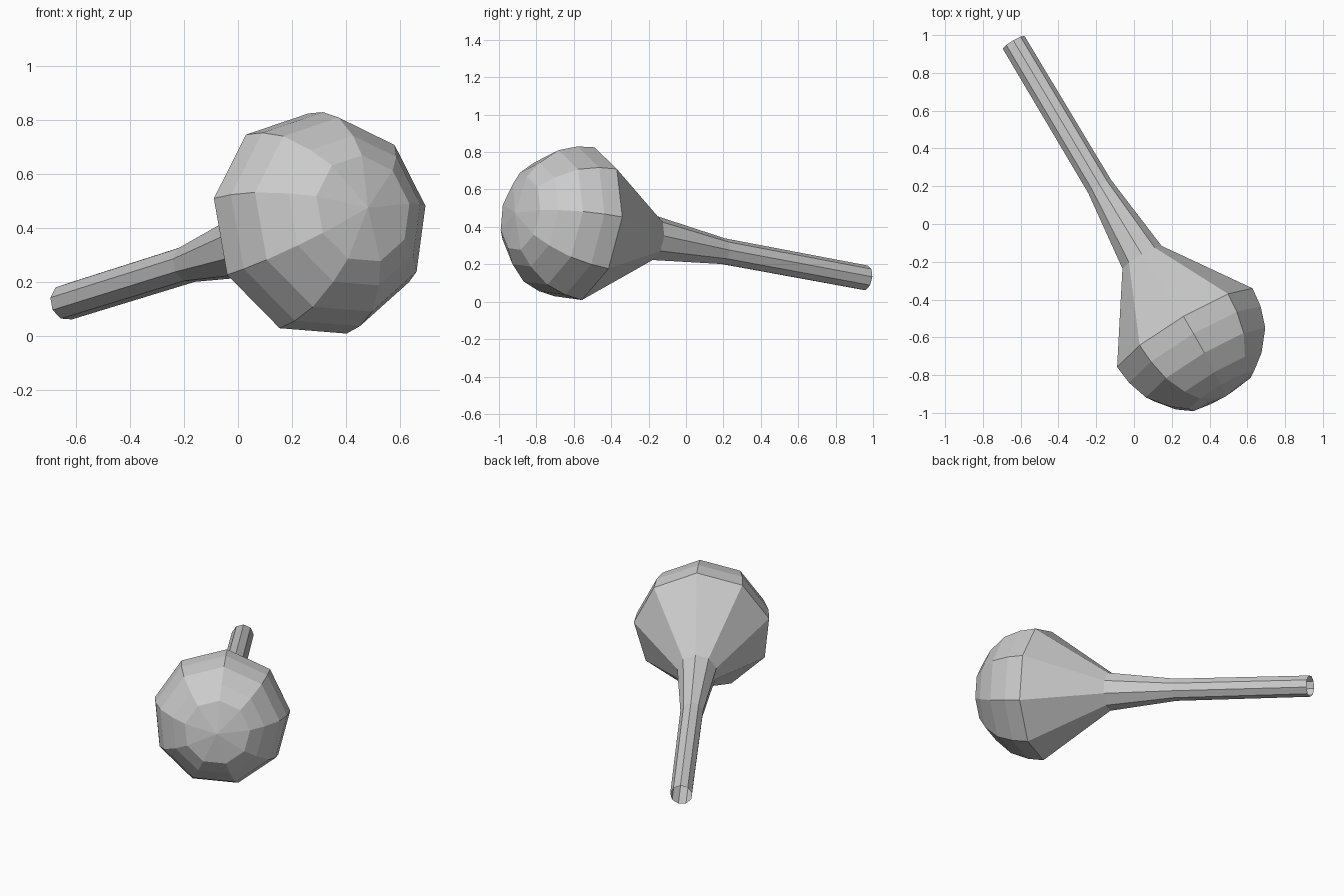
import bpy, bmesh
from math import sin, cos, radians
from mathutils import Vector

if "Cube" in bpy.data.objects:
    bpy.data.objects.remove(bpy.data.objects["Cube"])

SIDES = 9
ROLL = 4  # degrees from straight up to the first edge line

# Axis frame: axis points from the open tube end to the bulb's pole
centre = Vector((0.268, -0.557, 0.409))
axis = Vector((0.506, -0.848, 0.158)).normalized()
side = Vector((0.859, 0.512, 0)).normalized()
up = axis.cross(side)
if up.z < 0:
    up.negate()

# Profile: (distance along the axis from the bulb's widest ring, radius)
profile = [(-1.79, 0.068), (-0.889, 0.071), (-0.445, 0.122),      # open tube and neck
           (0.005, 0.422), (0.11, 0.410), (0.222, 0.372),         # cone and bulb
           (0.325, 0.287), (0.387, 0.203)]
pole_at = 0.422

bm = bmesh.new()
rings = []
for t, r in profile:
    ring = []
    for i in range(SIDES):
        a = radians(ROLL + i * 360 / SIDES)
        ring.append(bm.verts.new(centre + axis * t + side * (r * sin(a)) + up * (r * cos(a))))
    rings.append(ring)

# Walls between rings
for a, b in zip(rings, rings[1:]):
    for i in range(SIDES):
        j = (i + 1) % SIDES
        bm.faces.new((a[i], a[j], b[j], b[i]))

# Rounded tip closes in a fan, tube end stays open
pole = bm.verts.new(centre + axis * pole_at)
for i in range(SIDES):
    bm.faces.new((rings[-1][i], rings[-1][(i + 1) % SIDES], pole))
bmesh.ops.recalc_face_normals(bm, faces=bm.faces[:])

mesh = bpy.data.meshes.new("bulb_with_tube")
bm.to_mesh(mesh)
bm.free()
obj = bpy.data.objects.new("bulb_with_tube", mesh)
bpy.context.collection.objects.link(obj)
